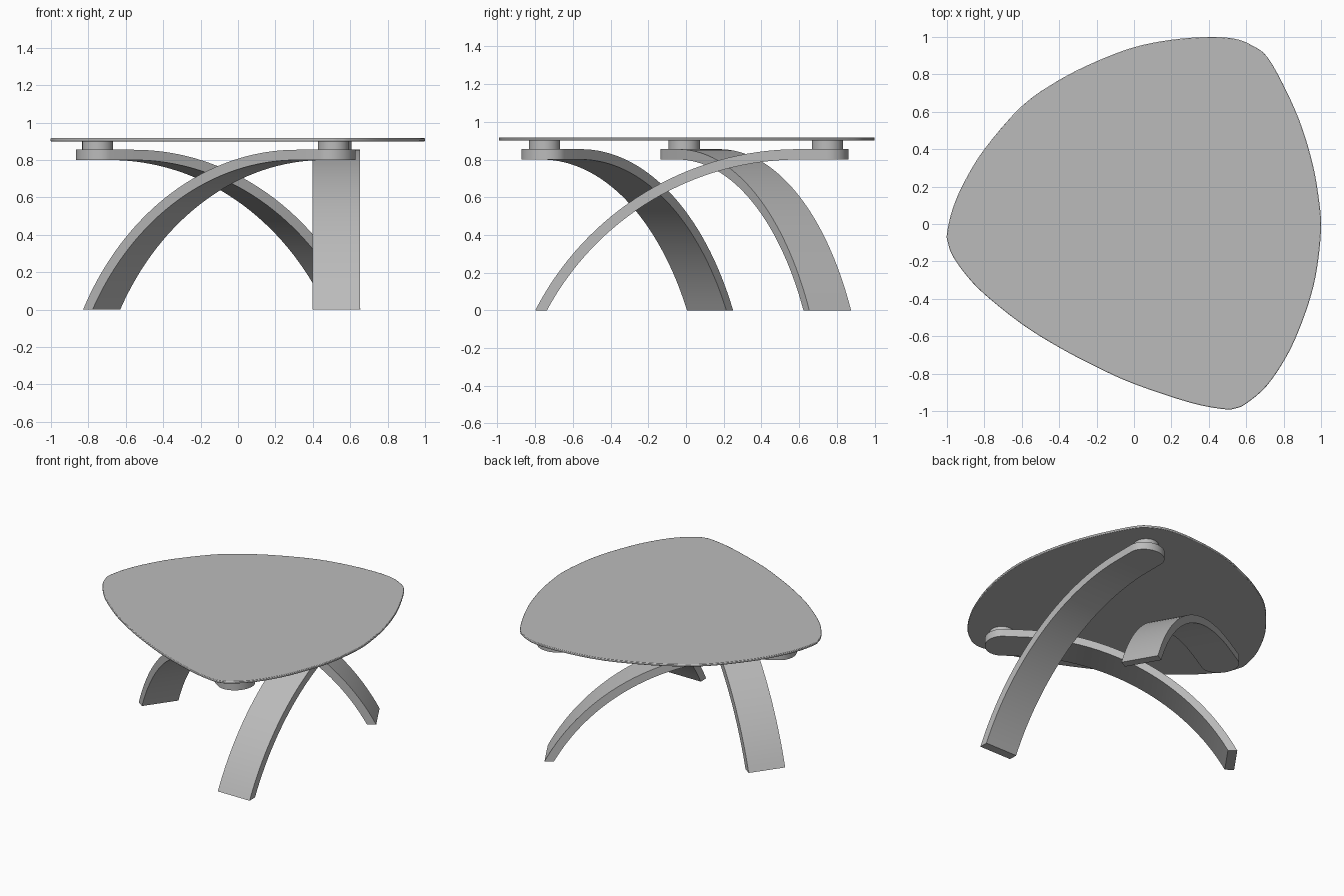
import bpy, bmesh, math
from mathutils import Vector, Matrix

cube = bpy.data.objects.get("Cube")
if cube:
    bpy.data.objects.remove(cube, do_unlink=True)

grey = bpy.data.materials.new("plain grey")
grey.use_nodes = True
COLOUR = (0.5, 0.5, 0.5, 1)
grey.diffuse_color = COLOUR
grey.node_tree.nodes["Principled BSDF"].inputs["Base Color"].default_value = COLOUR


def finish(name, bm, matrix=Matrix()):
    bmesh.ops.recalc_face_normals(bm, faces=bm.faces)
    mesh = bpy.data.meshes.new(name)
    bm.to_mesh(mesh)
    bm.free()
    obj = bpy.data.objects.new(name, mesh)
    bpy.context.collection.objects.link(obj)
    obj.matrix_world = matrix
    mesh.materials.append(grey)
    bpy.ops.object.select_all(action='DESELECT')
    obj.select_set(True)
    bpy.context.view_layer.objects.active = obj
    bpy.ops.object.shade_smooth_by_angle(angle=math.radians(35))
    return obj


# Table top: smooth closed curve through the rim points, extruded
RIM = [(-1, -.05), (-.97, .08), (-.91, .22), (-.8, .4), (-.6, .63), (-.4, .77), (-.2, .87),
       (0, .945), (.2, .985), (.4, 1), (.54, .99), (.63, .955), (.715, .89), (.82, .7),
       (.9, .51), (.96, .3), (.99, .12), (1, 0), (.99, -.15), (.96, -.33), (.9, -.52),
       (.82, -.7), (.71, -.865), (.6, -.96), (.545, -.985), (.48, -.99), (.3, -.955),
       (0, -.855), (-.2, -.765), (-.4, -.66), (-.6, -.535), (-.8, -.375), (-.9, -.27),
       (-.97, -.17), (-.995, -.1)]


def smooth_loop(points, steps=4):
    pts = [Vector(p) for p in points]
    n, out = len(pts), []
    for i in range(n):
        a, b, c, d = (pts[(i + k) % n] for k in (-1, 0, 1, 2))
        for j in range(steps):
            t = j / steps
            out.append(0.5 * (2 * b + (c - a) * t + (2 * a - 5 * b + 4 * c - d) * t * t
                              + (3 * b - a - 3 * c + d) * t ** 3))
    return out


bm = bmesh.new()
base = bm.faces.new([bm.verts.new((p.x, p.y, 0.90)) for p in smooth_loop(RIM)])
ext = bmesh.ops.extrude_face_region(bm, geom=[base])
bmesh.ops.translate(bm, vec=(0, 0, 0.017),
                    verts=[v for v in ext["geom"] if isinstance(v, bmesh.types.BMVert)])
top = finish("table_top", bm)
bevel = top.modifiers.new("rim bevel", 'BEVEL')
bevel.width, bevel.segments = 0.004, 2
bevel.limit_method, bevel.angle_limit = 'ANGLE', math.radians(50)

# Leg: flat strip with a rounded head, sweeping down along a circular arc
HALF_W, HEAD, BEND = 0.128, 0.112, 0.15
Z_TOP, Z_LOW, R_OUT = 0.855, 0.80, 1.573
R_IN = R_OUT - (Z_TOP - Z_LOW)


def leg(name, x, y, angle):
    # stations: half width, top (s, z), underside (s, z)
    stations = []
    for i in range(13):
        a = math.radians(86 * (1 - i / 12))
        s = -HEAD * math.sin(a)
        stations.append((HALF_W * math.cos(a), (s, Z_TOP), (s, Z_LOW)))
    end_out = math.acos(1 - Z_TOP / R_OUT)
    end_in = math.acos(1 - Z_LOW / R_IN)
    for i in range(33):
        pair = []
        for r, end, z in ((R_OUT, end_out, Z_TOP), (R_IN, end_in, Z_LOW)):
            a = end * i / 32
            pair.append((BEND + r * math.sin(a), z - r * (1 - math.cos(a))))
        stations.append((HALF_W, *pair))
    bm = bmesh.new()
    rings = [[bm.verts.new(c) for c in ((t[0], w, t[1]), (t[0], -w, t[1]),
                                        (u[0], -w, u[1]), (u[0], w, u[1]))]
             for w, t, u in stations]
    for a, b in zip(rings, rings[1:]):
        for k in range(4):
            m = (k + 1) % 4
            bm.faces.new((a[k], a[m], b[m], b[k]))
    bm.faces.new(rings[0])
    bm.faces.new(rings[-1])
    place = Matrix.Translation((x, y, 0)) @ Matrix.Rotation(math.radians(angle), 4, 'Z')
    finish(name, bm, place)


# Round spacer between leg head and top
def spacer(name, x, y):
    bm = bmesh.new()
    bmesh.ops.create_cone(bm, cap_ends=True, segments=48, radius1=0.083, radius2=0.083,
                          depth=0.046, matrix=Matrix.Translation((x, y, 0.878)))
    finish(name, bm)


for side, x, y, angle in (("back", 0.525, 0.75, -90),
                          ("front", 0.51, -0.75, 144.7),
                          ("right", -0.75, -0.01, 30)):
    leg(side + "_leg", x, y, angle)
    spacer(side + "_spacer", x, y)
